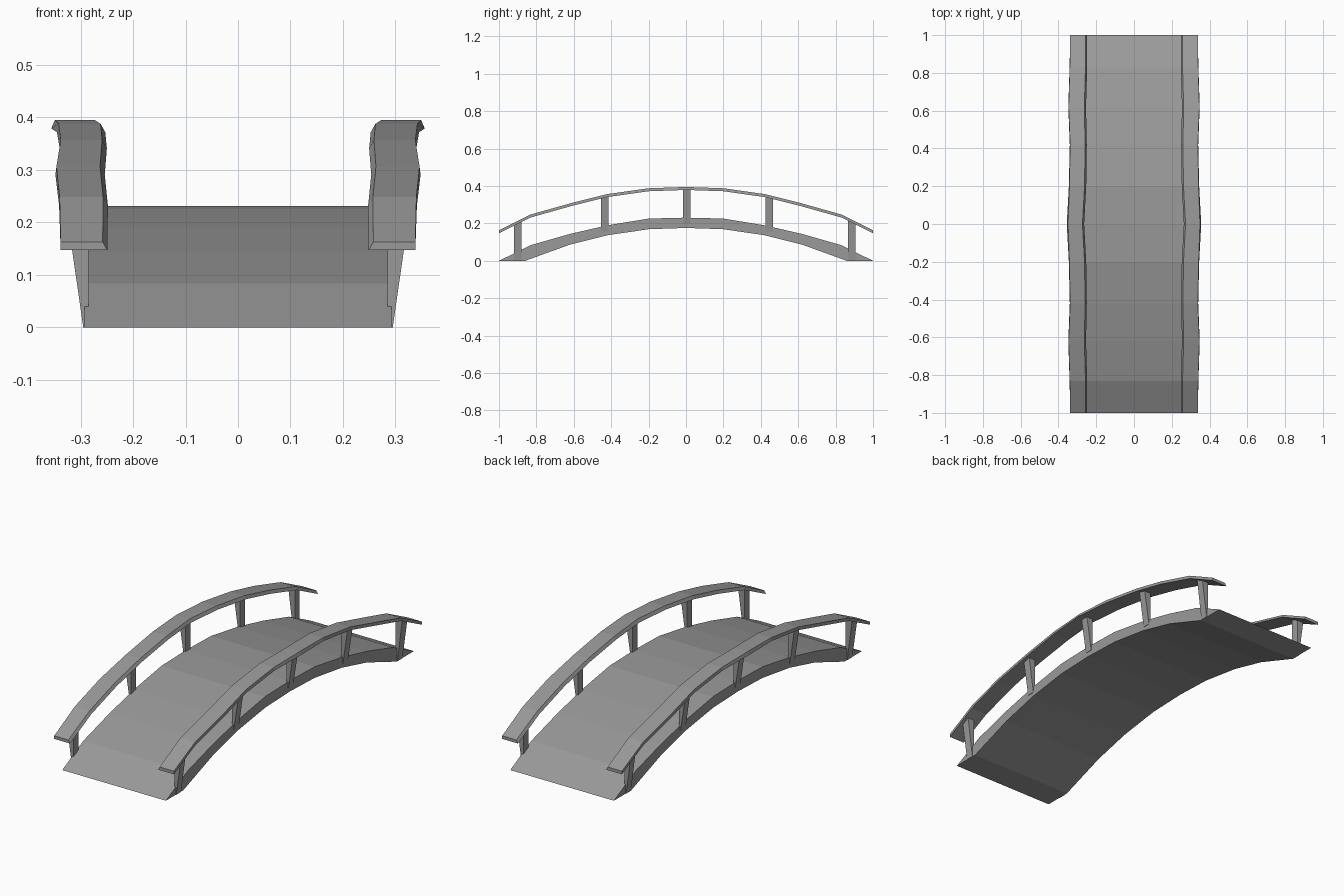
import bpy, bmesh

if "Cube" in bpy.data.objects:
    bpy.data.objects.remove(bpy.data.objects["Cube"])

# Dark grey used on every part
grey = bpy.data.materials.new("dark_grey")
grey.diffuse_color = (0.32, 0.32, 0.32, 1)
grey.use_nodes = True
grey.node_tree.nodes["Principled BSDF"].inputs["Base Color"].default_value = grey.diffuse_color


def make_object(name, bm):
    bmesh.ops.recalc_face_normals(bm, faces=bm.faces)
    mesh = bpy.data.meshes.new(name)
    bm.to_mesh(mesh)
    bm.free()
    mesh.materials.append(grey)
    obj = bpy.data.objects.new(name, mesh)
    bpy.context.collection.objects.link(obj)
    return obj


def loft(name, rings):
    """Skin equal-sized closed rings and cap both ends."""
    bm = bmesh.new()
    loops = [[bm.verts.new(p) for p in ring] for ring in rings]
    n = len(loops[0])
    for a, b in zip(loops, loops[1:]):
        for i in range(n):
            j = (i + 1) % n
            bm.faces.new((a[i], a[j], b[j], b[i]))
    bm.faces.new(loops[0])
    bm.faces.new(loops[-1])
    return make_object(name, bm)


def both_ends(half):
    """Mirror a half profile (y from -1 to 0) to the back end."""
    return half + [(-p[0],) + tuple(p[1:]) for p in reversed(half) if p[0] < 0]


def height(profile, y):
    for a, b in zip(profile, profile[1:]):
        if a[0] <= y <= b[0]:
            return a[1] + (b[1] - a[1]) * (y - a[0]) / (b[0] - a[0])


# Arched deck: side outline extruded across the width
deck_top = both_ends([(-1, 0), (-0.83, 0.084), (-0.62, 0.144), (-0.42, 0.19),
                      (-0.2, 0.226), (0, 0.231)])
deck_bottom = both_ends([(-1, 0), (-0.86, 0), (-0.62, 0.087),
                         (-0.42, 0.137), (-0.2, 0.169), (0, 0.176)])
outline = deck_top + deck_bottom[-2:0:-1]
W = 0.293
loft("deck", [[(x, y, z) for y, z in outline] for x in (-W, W)])

# Handrail stations: y, top z, inner top x, outer top x, outer bottom x
rail = both_ends([(-1, 0.163, 0.258, 0.338, 0.338),
                  (-0.83, 0.248, 0.257, 0.340, 0.341),
                  (-0.62, 0.307, 0.263, 0.346, 0.348),
                  (-0.42, 0.357, 0.259, 0.338, 0.340),
                  (-0.2, 0.388, 0.262, 0.342, 0.345),
                  (0, 0.395, 0.273, 0.349, 0.356)])
T = 0.016
posts = (-0.9, -0.435, 0.005, 0.445, 0.885)

for s, side in ((-1, "left"), (1, "right")):
    # Handrail with a sloping inner edge
    loft(f"{side}_handrail",
         [[(s * xi, y, z), (s * xo, y, z), (s * xb, y, z - T),
           (s * (xi - 0.009), y, z - T)] for y, z, xi, xo, xb in rail])

    # Posts: straight inside, flaring outwards towards the rail
    for k, y in enumerate(posts):
        end = abs(y) > 0.8
        z0 = 0.0 if end else height(deck_top, y) - 0.03
        rings = []
        for top in (False, True):
            outer = 0.323 if top else 0.295
            ring = []
            for x, dy in ((0.285, -0.02), (outer, -0.02), (outer, 0.02), (0.285, 0.02)):
                z = height(rail, y + dy) - T / 2 if top else z0
                ring.append((s * x, y + dy, z))
            rings.append(ring)
        loft(f"{side}_post_{k + 1}", rings)
